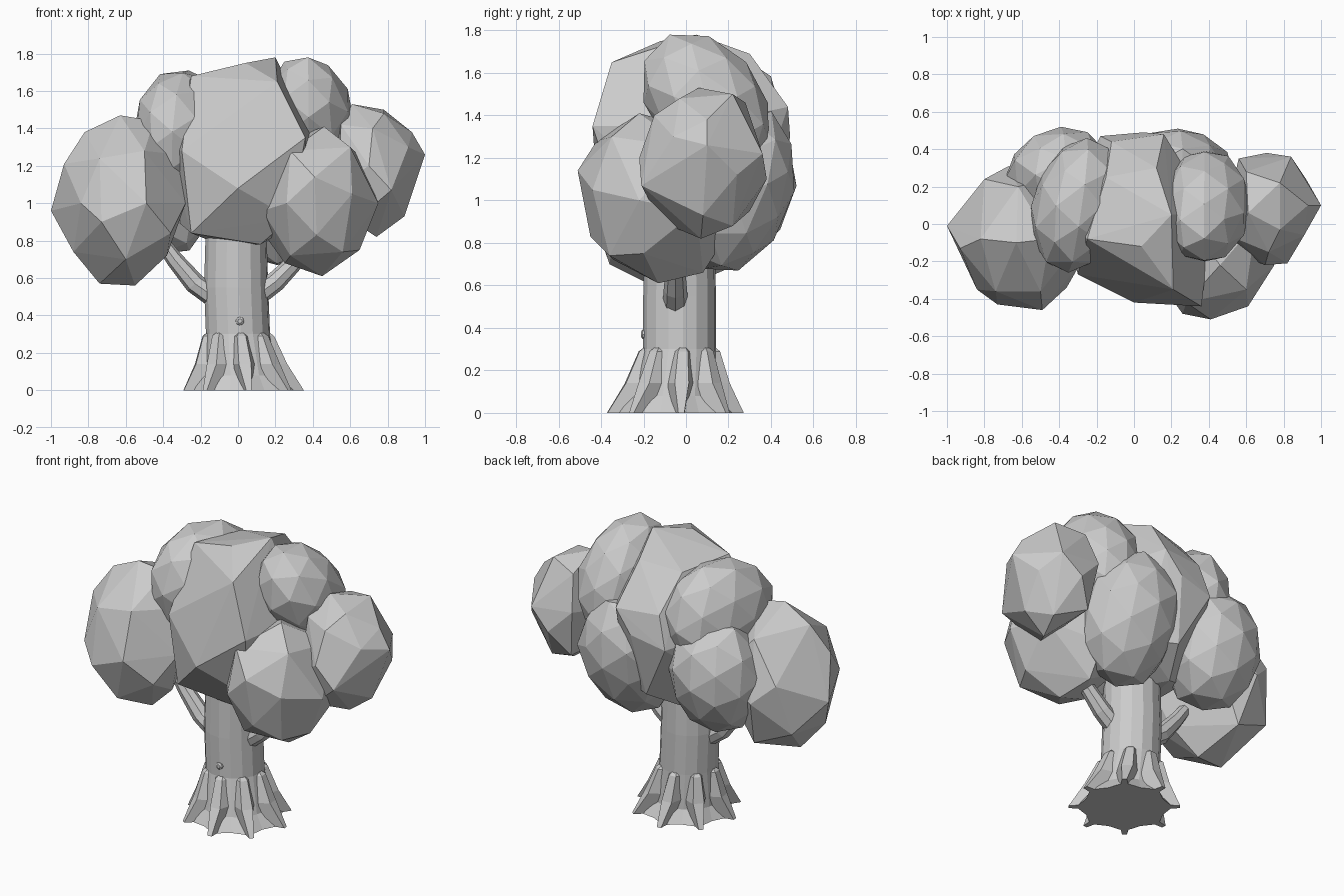
import bpy, bmesh, math, random
from mathutils import Vector, Matrix

random.seed(4)
cube = bpy.data.objects.get("Cube")
if cube:
    bpy.data.objects.remove(cube, do_unlink=True)

grey = bpy.data.materials.new("plain_grey")
grey.use_nodes = True
COLOUR = (0.6, 0.6, 0.6, 1)
grey.diffuse_color = COLOUR
grey.node_tree.nodes["Principled BSDF"].inputs["Base Color"].default_value = COLOUR


def finish(name, bm):
    """Turn a bmesh into a flat shaded object."""
    bmesh.ops.recalc_face_normals(bm, faces=bm.faces[:])
    mesh = bpy.data.meshes.new(name)
    bm.to_mesh(mesh)
    bm.free()
    mesh.materials.append(grey)
    obj = bpy.data.objects.new(name, mesh)
    bpy.context.collection.objects.link(obj)
    return obj


def loft(name, rings):
    """Skin a stack of equal rings and cap both ends."""
    bm = bmesh.new()
    rows = [[bm.verts.new(p) for p in ring] for ring in rings]
    n = len(rows[0])
    for low, high in zip(rows, rows[1:]):
        for i in range(n):
            j = (i + 1) % n
            bm.faces.new((low[i], low[j], high[j], high[i]))
    bm.faces.new(rows[0])
    bm.faces.new(rows[-1])
    return finish(name, bm)


# Turns an icosphere so that a corner lies on every axis
AXIS_TURN = Matrix.Rotation(math.radians(31.72), 3, 'Y')


def foliage(name, low, high, xy=0.0, xz=0.0, yz=0.0):
    """Faceted blob filling the box low-high, leaning by the given shears."""
    bm = bmesh.new()
    bmesh.ops.create_icosphere(bm, subdivisions=2, radius=1)
    lean = Matrix(((1, xy, xz), (0, 1, yz), (0, 0, 1)))
    for v in bm.verts:
        v.co = lean @ AXIS_TURN @ v.co * random.uniform(0.97, 1.03)
    for axis in range(3):
        values = [v.co[axis] for v in bm.verts]
        a, b = min(values), max(values)
        for v in bm.verts:
            t = (v.co[axis] - a) / (b - a)
            v.co[axis] = low[axis] + t * (high[axis] - low[axis])
    return finish(name, bm)


def hull(name, points):
    """Blocky clump wrapped around its corners."""
    bm = bmesh.new()
    for p in points:
        bm.verts.new(p)
    bmesh.ops.convex_hull(bm, input=bm.verts[:])
    return finish(name, bm)


def tube(name, path, radii, sides=8):
    """Straight-sectioned limb along a path."""
    rings = []
    turn = (Vector(path[-1]) - Vector(path[0])).to_track_quat('Z', 'Y')
    for p, r in zip(path, radii):
        rings.append([Vector(p) + turn @ Vector((r * math.cos(math.tau * i / sides),
                                                 r * math.sin(math.tau * i / sides), 0))
                      for i in range(sides)])
    return loft(name, rings)


# Large blocky clump in the middle: top, front, sides, back, underside
hull("crown_centre", (
    (.2, .05, 1.78), (.04, -.12, 1.75), (-.25, -.08, 1.68), (.12, .3, 1.69), (-.15, .25, 1.66),
    (.21, -.35, 1.65), (.36, -.44, 1.35), (0, -.42, 1.08), (-.3, -.27, 1.28), (.28, -.3, .92),
    (-.38, .05, 1.3), (-.32, .05, .9), (.42, .05, 1.35), (.36, .05, .92),
    (-.18, .47, 1.25), (.05, .49, 1.3), (.16, .48, 1.44), (-.12, .44, 1.45),
    (-.25, -.25, .84), (.12, -.2, .78), (0, .4, .9), (-.1, .2, .78), (.2, .3, .9)))

# Big low clump: outline, front, back
hull("crown_right_low", (
    (-1, -.01, .96), (-.93, -.13, 1.21), (-.82, -.08, 1.38), (-.63, -.1, 1.47), (-.45, -.08, 1.44),
    (-.31, -.12, 1.26), (-.28, -.2, 1), (-.38, -.12, .72), (-.55, -.08, .56), (-.74, -.1, .57),
    (-.88, -.15, .74), (-.84, -.35, 1), (-.73, -.43, .9), (-.49, -.46, 1), (-.74, -.36, 1.24),
    (-.5, -.36, 1.28), (-.6, -.36, .7), (-.36, -.34, .84), (-.8, .24, 1.1), (-.67, .31, .98),
    (-.4, .25, 1.1), (-.62, .2, .68), (-.62, .2, 1.34), (-.86, .16, .78)))

# Front clump: top, front, sides, underside, back
hull("crown_front_left", (
    (.46, -.22, 1.41), (.28, -.42, 1.28), (.41, -.51, 1.14), (.26, -.48, 1), (.61, -.44, 1.05),
    (.6, -.35, 1.3), (.75, -.22, 1), (.65, -.2, .75), (.45, -.13, .61), (.25, -.15, .68),
    (.13, -.3, .96), (.42, -.45, .83), (.56, -.36, .74), (.28, -.34, .72), (.4, .08, .66),
    (.7, .05, .95), (.65, 0, 1.25), (.4, .2, .85), (.5, .2, 1.1), (.3, 0, 1.35),
    (.15, 0, .82), (.2, -.3, 1.2)))

# Outer clump: top, outside, back, underside, front
hull("crown_far_left", (
    (.61, .06, 1.53), (.78, .22, 1.5), (.78, -.03, 1.48), (.93, .1, 1.38), (1, .1, 1.26),
    (.92, .24, 1.12), (.84, .36, 1.22), (.71, .38, 1.1), (.56, .35, 1.25), (.6, .28, 1.46),
    (.89, .08, .93), (.79, .22, .88), (.74, .07, .82), (.62, -.12, .9), (.82, -.21, 1.07),
    (.7, -.22, 1.2), (.91, -.06, 1.3), (.72, -.15, 1.4), (.5, .1, 1.2), (.6, .3, .95),
    (.54, -.15, 1.1), (.55, -.08, 1.42)))

# Rounder clumps
foliage("crown_top_left", (.14, -.2, 1.14), (.62, .39, 1.78), xz=-.1, yz=-.3)
foliage("crown_top_right", (-.55, -.26, 1.06), (-.05, .46, 1.71), xy=.2)
foliage("crown_back_right", (-.69, -.05, .73), (-.1, .52, 1.41), yz=.1)
foliage("crown_back_left", (-.06, -.03, .67), (.54, .51, 1.42), yz=.3)

# Trunk with a scalloped foot
SIDES = 16
ROOT_TURN = math.radians(-85)
trunk_rings = []
for z, ridge, valley, cx, cy in ((0, .28, .24, .03, -.05), (.08, .21, .2, .02, -.05),
                                 (.3, .172, .172, 0, -.03), (.55, .172, .172, -.01, -.03),
                                 (.8, .165, .165, -.01, -.03), (.95, .15, .15, -.01, -.03)):
    ring = []
    for i in range(SIDES):
        a = ROOT_TURN + math.tau * i / SIDES
        r = valley if i % 2 else ridge
        ring.append((cx + r * math.cos(a), cy + r * math.sin(a), z))
    trunk_rings.append(ring)
loft("trunk", trunk_rings)

# Buttress roots: inner radius, outer radius, half width, height
ROOT = ((.2, .322, .028, 0), (.16, .245, .066, .14), (.14, .19, .046, .29), (.13, .165, .024, .31))
for k in range(8):
    a = ROOT_TURN + math.tau * k / 8
    out = Vector((math.cos(a), math.sin(a), 0))
    side = Vector((-out.y, out.x, 0))
    rings = []
    for inner, outer, w, z in ROOT:
        lean = 1 - z / .31
        c = Vector((.03 * lean, -.03 - .02 * lean, z))
        rings.append([c + out * inner + side * w, c + out * outer + side * w * .5,
                      c + out * outer - side * w * .5, c + out * inner - side * w])
    loft(f"root_{k + 1}", rings)

# Branches reaching into the foliage
tube("branch_right", ((-.1, -.04, .48), (-.23, -.04, .57), (-.34, -.04, .7), (-.44, -.04, .84)),
     (.06, .056, .046, .035))
tube("branch_left", ((.09, -.05, .5), (.2, -.05, .58), (.31, -.05, .69), (.42, -.05, .82)),
     (.06, .055, .045, .035))

# Small knot on the front
tube("knot", ((.01, -.18, .37), (.01, -.205, .37), (.01, -.212, .37)), (.026, .022, .012))
